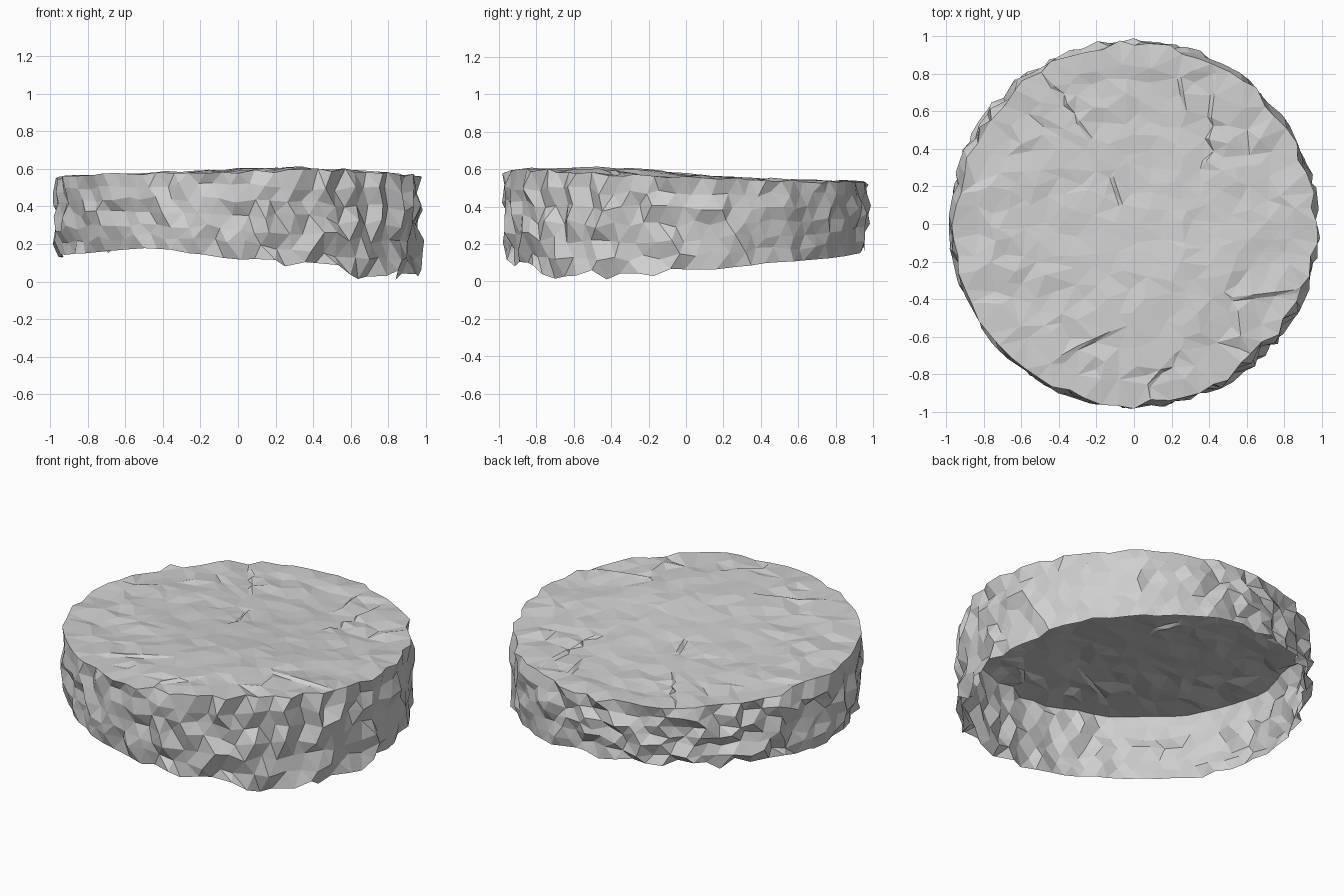
import bpy
import math
import random
from mathutils import Vector, geometry

random.seed(7)
SEGMENTS, ROWS = 68, 6

cube = bpy.data.objects.get("Cube")
if cube:
    bpy.data.objects.remove(cube)

GREY = (0.63, 0.63, 0.63, 1)
stone = bpy.data.materials.new("pale grey stone")
stone.use_nodes = True
stone.diffuse_color = GREY
stone.node_tree.nodes["Principled BSDF"].inputs["Base Color"].default_value = GREY


def jitter(amount):
    return random.uniform(-amount, amount)


def make_object(name, verts, faces):
    mesh = bpy.data.meshes.new(name)
    mesh.from_pydata(verts, [], faces)
    mesh.materials.append(stone)
    mesh.update()
    obj = bpy.data.objects.new(name, mesh)
    bpy.context.collection.objects.link(obj)


def top_height(x, y):
    """Gently domed slab that falls away towards the back."""
    swell = math.exp(-((x - 0.25) ** 2 + (y + 0.4) ** 2) / 0.25)
    return 0.552 - 0.026 * y + 0.042 * swell


# Height of the lower lip at even steps around the disc, from +x anticlockwise
LIP = [0.06, 0.10, 0.13, 0.18, 0.19, 0.17, 0.13, 0.15, 0.18, 0.13, 0.07, 0.025]


def lip_height(angle):
    t = (angle / math.tau * len(LIP)) % len(LIP)
    i = int(t)
    return LIP[i] + (LIP[(i + 1) % len(LIP)] - LIP[i]) * (t - i)


def roughness(angle):
    """Roughest on two opposite sides, a little smoother between them."""
    return 0.02 + 0.013 * math.cos(angle + math.pi / 4) ** 2


# Wall: rings of jittered points, each ring shifted half a facet
wall_verts, wall_faces = [], []
for row in range(ROWS + 1):
    f = row / ROWS
    for s in range(SEGMENTS):
        a = math.tau * (s + 0.5 * row) / SEGMENTS
        rough = roughness(a)
        # The lower lip is ragged only where the wall is roughest
        lift = {0: 1.2 * math.cos(a + math.pi / 4) ** 2, ROWS: 0.4}.get(row, 0.7)
        a += jitter(rough * 0.7)
        r = 0.957 + jitter(rough) + 0.01 * math.sin(math.pi * f)
        x, y = r * math.cos(a), r * math.sin(a)
        low, high = lip_height(a), top_height(x, y)
        z = low + (high - low) * f + jitter(rough * lift)
        wall_verts.append(Vector((x, y, max(z, 0))))
for row in range(ROWS):
    for s in range(SEGMENTS):
        n = (s + 1) % SEGMENTS
        a, b = row * SEGMENTS + s, row * SEGMENTS + n
        c, d = a + SEGMENTS, b + SEGMENTS
        wall_faces += [(a, b, c), (b, d, c)]

# Lid: scattered points joined to the wall's upper ring
rim = wall_verts[-SEGMENTS:]
points = [v.copy() for v in rim]

# Cracks: paired points with a small step between the two sides
cracks = [((-0.5, 0.82), (-0.23, 0.45)), ((0.24, 0.78), (0.27, 0.60)),
          ((0.43, 0.80), (0.36, 0.22)), ((0.52, -0.40), (0.86, -0.36)),
          ((-0.30, -0.66), (-0.12, -0.58)), ((0.08, -0.86), (0.22, -0.70)),
          ((-0.12, 0.25), (-0.07, 0.10))]
crack_points = []
for start, end in cracks:
    p, q = Vector(start), Vector(end)
    side = (q - p).normalized().orthogonal() * 0.01
    steps = max(2, int((q - p).length / 0.1))
    for i in range(steps + 1):
        m = p.lerp(q, i / steps)
        fade = math.sin(math.pi * (i + 0.5) / (steps + 1))
        for sign in (-1, 1):
            c = m + side * sign
            z = top_height(c.x, c.y) + sign * 0.009 * fade
            crack_points.append(Vector((c.x, c.y, z)))
points += crack_points

STEP_X, STEP_Y = 0.115, 0.075
for j in range(-13, 14):
    for i in range(-9, 10):
        x = (i + 0.5 * (j % 2)) * STEP_X + jitter(0.045)
        y = j * STEP_Y + jitter(0.03)
        reach = math.hypot(x, y)
        clear = all((c.xy - Vector((x, y))).length > 0.04 for c in crack_points)
        if reach < 0.88 and clear:
            bump = jitter(0.006 + 0.012 * reach ** 2)
            points.append(Vector((x, y, top_height(x, y) + bump)))

flat, _, lid_faces, origins, _, _ = geometry.delaunay_2d_cdt(
    [p.xy for p in points], [], [list(range(SEGMENTS))], 1, 1e-5)
lid_verts = []
for v, source in zip(flat, origins):
    z = points[source[0]].z if source else top_height(v.x, v.y)
    lid_verts.append(Vector((v.x, v.y, z)))

make_object("rough_wall", wall_verts, wall_faces)
make_object("stone_top", lid_verts, [tuple(f) for f in lid_faces])
